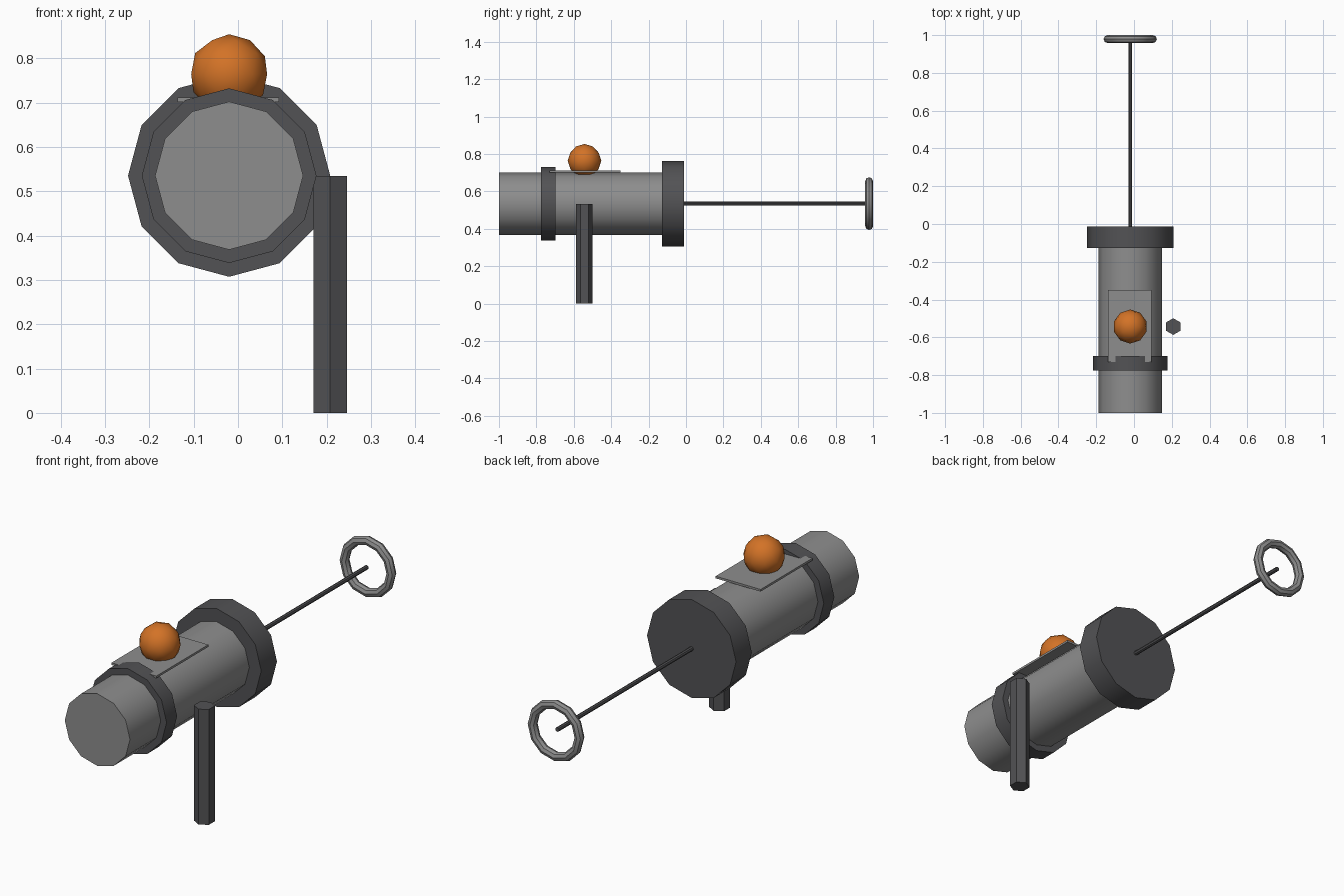
import bpy
from math import pi, radians

if "Cube" in bpy.data.objects:
    bpy.data.objects.remove(bpy.data.objects["Cube"])

AX, AZ = -0.02, 0.535   # barrel axis position


def material(name, rgb):
    m = bpy.data.materials.new(name)
    m.diffuse_color = (*rgb, 1)
    m.use_nodes = True
    m.node_tree.nodes["Principled BSDF"].inputs["Base Color"].default_value = m.diffuse_color
    return m


STEEL = material("mid_grey_steel", (0.27, 0.27, 0.27))
DARK = material("dark_grey", (0.085, 0.085, 0.09))
ORANGE = material("orange", (0.65, 0.17, 0.02))


def finish(name, mat, smooth=True):
    ob = bpy.context.object
    ob.name = name
    ob.data.materials.append(mat)
    bpy.ops.object.transform_apply(location=False, rotation=True, scale=True)
    if smooth:
        bpy.ops.object.shade_smooth_by_angle(angle=radians(40))
    return ob


def disc_y(name, y0, y1, r, mat, sides=12):
    """Cylinder along the barrel axis, one corner on top."""
    bpy.ops.mesh.primitive_cylinder_add(
        vertices=sides, radius=r, depth=y1 - y0,
        location=(AX, (y0 + y1) / 2, AZ), rotation=(pi / 2, 0, 0))
    return finish(name, mat)


# Barrel, front band, rear flange and pull rod share one axis
disc_y("barrel", -1.0, -0.03, 0.167, STEEL)
disc_y("front_band", -0.775, -0.698, 0.197, DARK)
disc_y("rear_flange", -0.127, -0.012, 0.228, DARK)
disc_y("pull_rod", -0.03, 0.97, 0.01, DARK, 8)

# Pull ring at the end of the rod
bpy.ops.mesh.primitive_torus_add(
    major_radius=0.12, minor_radius=0.021, major_segments=12, minor_segments=8,
    location=(AX, 0.979, AZ), rotation=(pi / 2, 0, 0))
finish("pull_ring", STEEL)

# Thin plate on top of the barrel
bpy.ops.mesh.primitive_cube_add(size=1, location=(AX - 0.002, -0.54, 0.706))
bpy.context.object.scale = (0.23, 0.38, 0.01)
finish("top_plate", STEEL, False)

# Ball resting on the plate
bpy.ops.mesh.primitive_ico_sphere_add(
    subdivisions=2, radius=0.09, location=(AX, -0.543, 0.764))
finish("ball", ORANGE)

# Hexagonal handle beside the barrel, corners towards front and back
bpy.ops.mesh.primitive_cylinder_add(
    vertices=6, radius=0.044, depth=0.534, location=(0.208, -0.543, 0.267))
finish("handle", DARK, False)
